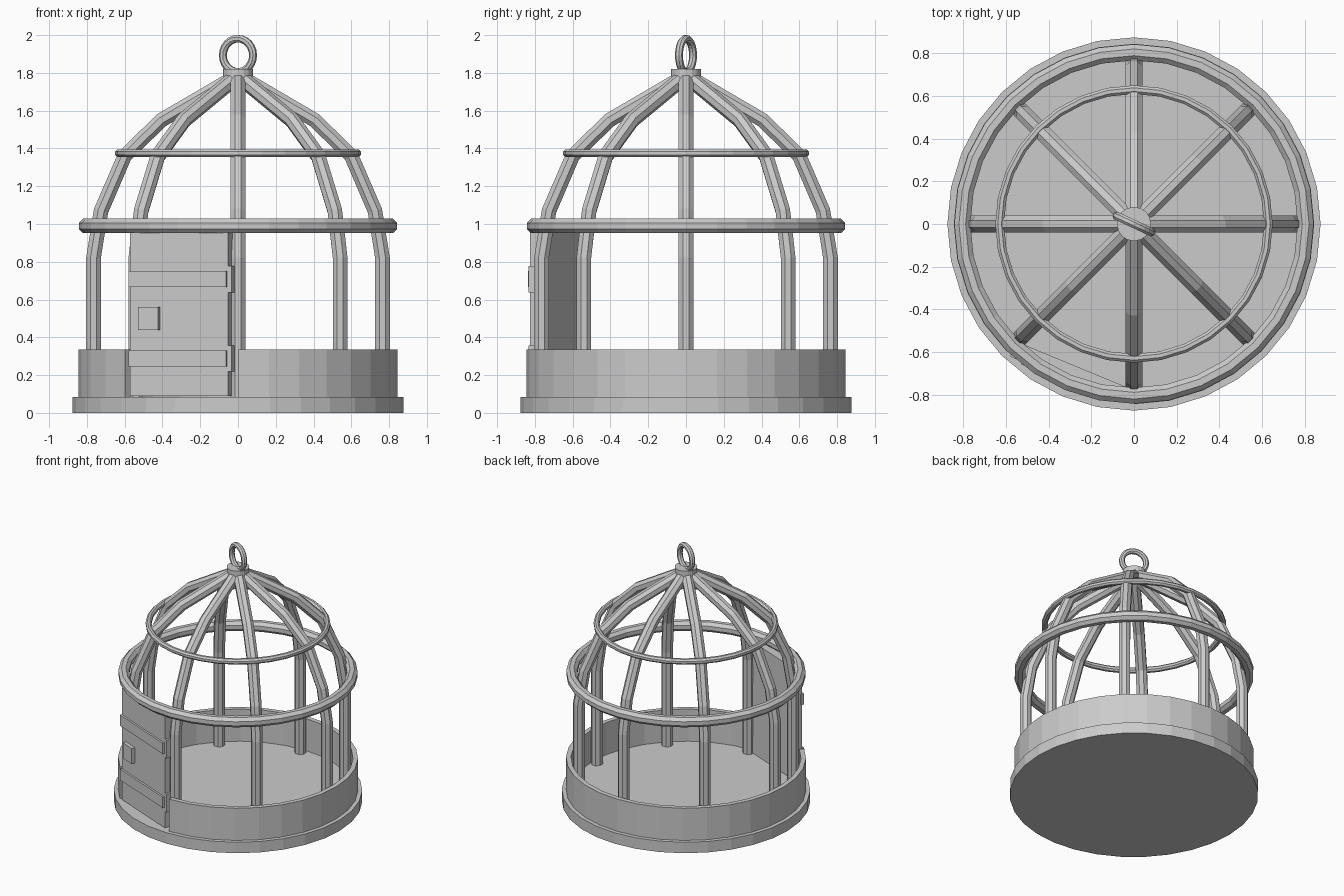
import bpy, bmesh, math
from mathutils import Vector, Matrix

if "Cube" in bpy.data.objects:
    bpy.data.objects.remove(bpy.data.objects["Cube"])

SEG = 32


def make_object(name, bm, matrix=None):
    bmesh.ops.recalc_face_normals(bm, faces=bm.faces)
    mesh = bpy.data.meshes.new(name)
    bm.to_mesh(mesh)
    bm.free()
    ob = bpy.data.objects.new(name, mesh)
    bpy.context.collection.objects.link(ob)
    if matrix:
        ob.matrix_world = matrix
    return ob


def sweep(name, rings, closed=False):
    """Skin a list of equal-sized point rings, capping the ends unless closed."""
    bm = bmesh.new()
    loops = [[bm.verts.new(p) for p in ring] for ring in rings]
    n = len(loops[0])
    pairs = list(zip(loops, loops[1:]))
    if closed:
        pairs.append((loops[-1], loops[0]))
    else:
        bm.faces.new(loops[0])
        bm.faces.new(loops[-1])
    for a, b in pairs:
        for i in range(n):
            j = (i + 1) % n
            bm.faces.new((a[i], a[j], b[j], b[i]))
    return make_object(name, bm)


def cylinder(name, r, z0, z1, seg=SEG):
    bm = bmesh.new()
    bmesh.ops.create_cone(bm, cap_ends=True, segments=seg, radius1=r, radius2=r, depth=z1 - z0)
    return make_object(name, bm, Matrix.Translation((0, 0, (z0 + z1) / 2)))


def torus(name, major, minor, z, seg=SEG, sides=8):
    rings = []
    for k in range(seg):
        a = 2 * math.pi * k / seg
        ring = []
        for i in range(sides):
            t = 2 * math.pi * (i + 0.5) / sides
            r = major + minor * math.cos(t)
            ring.append((r * math.cos(a), r * math.sin(a), minor * math.sin(t)))
        rings.append(ring)
    ob = sweep(name, rings, closed=True)
    ob.location.z = z
    return ob


# Base plate and raised rim, open where the door sits
cylinder("base_plate", 0.875, 0, 0.085)
rim = []
for k in range(29):
    a = math.radians(-90 + k * 11.25)
    c, s = math.cos(a), math.sin(a)
    rim.append([(r * c, r * s, z) for r, z in
                ((0.845, 0.085), (0.845, 0.335), (0.81, 0.335), (0.81, 0.085))])
sweep("base_rim", rim)

# Eight bent bars meeting at the crown
path = [Vector((r, 0, z)) for r, z in
        ((0.765, 0.08), (0.765, 0.82), (0.725, 1.07), (0.60, 1.36), (0.405, 1.55), (0.02, 1.775))]
rings = []
for i, p in enumerate(path):
    d_in = (p - path[max(i - 1, 0)]).normalized()
    d_out = (path[min(i + 1, len(path) - 1)] - p).normalized()
    t = (d_in + d_out).normalized()
    side = Vector((t.z, 0, -t.x))
    rings.append([p + 0.042 * (side * math.cos(a) + Vector((0, math.sin(a), 0)))
                  for a in (2 * math.pi * (j + 0.5) / 8 for j in range(8))])
first = sweep("bar_1", rings)
for k in range(1, 8):
    bar = bpy.data.objects.new(f"bar_{k + 1}", first.data)
    bpy.context.collection.objects.link(bar)
    bar.rotation_euler.z = k * math.pi / 4

# Hoops
torus("lower_hoop", 0.805, 0.041, 0.99)
torus("upper_hoop", 0.63, 0.022, 1.375)

# Crown cap and hanging ring
cylinder("crown_cap", 0.08, 1.77, 1.82, 16)
hanger = torus("hanging_ring", 0.088, 0.021, 1.893, 24)
hanger.rotation_euler = (math.pi / 2, 0, math.radians(-25))

# Door parts: local x runs along the panel, local y points inward
door_frame = Matrix.Rotation(math.radians(-22.5), 4, 'Z')


def door_box(name, x0, x1, d0, d1, z0, z1):
    bm = bmesh.new()
    bmesh.ops.create_cube(bm, size=1)
    for v in bm.verts:
        v.co = ((x0 + x1) / 2 + v.co.x * (x1 - x0),
                -(d0 + d1) / 2 + v.co.y * (d1 - d0),
                (z0 + z1) / 2 + v.co.z * (z1 - z0))
    make_object(name, bm, door_frame)


door_box("door_panel", -0.295, 0.268, 0.72, 0.782, 0.09, 0.955)
for label, z in (("lower", 0.288), ("upper", 0.708)):
    door_box(f"{label}_door_strap", -0.298, 0.262, 0.77, 0.797, z - 0.042, z + 0.042)
    door_box(f"{label}_hinge", 0.255, 0.288, 0.715, 0.782, z - 0.07, z + 0.07)
door_box("door_latch", -0.238, -0.122, 0.77, 0.81, 0.44, 0.56)
